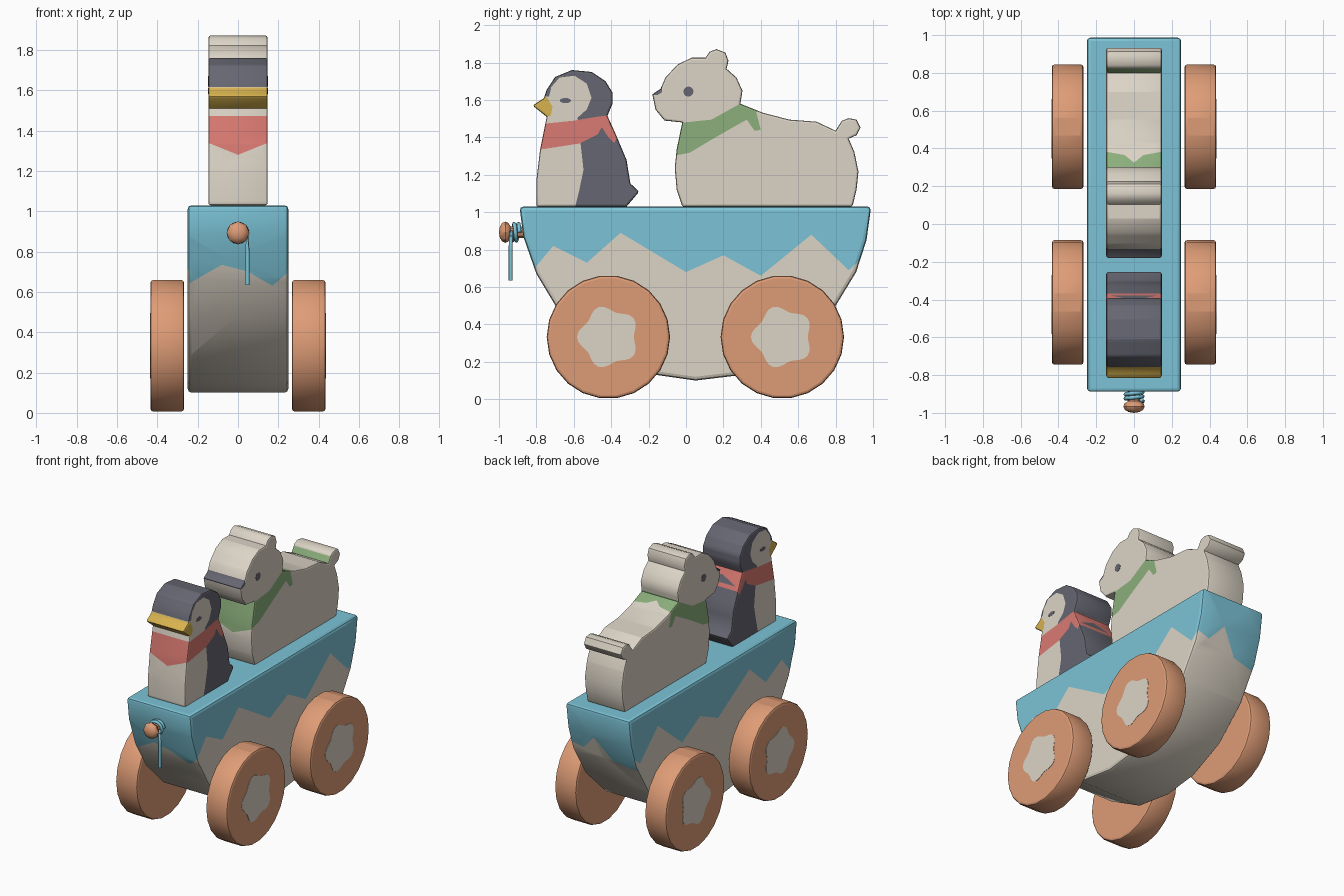
import bpy, bmesh, math
from mathutils import Vector

if "Cube" in bpy.data.objects:
    bpy.data.objects.remove(bpy.data.objects["Cube"])

# ---- colours ----
MATS, SLOT = [], {}
for name, rgb in {"cream": (220, 212, 198), "blue": (124, 196, 215), "orange": (222, 156, 118),
                  "dark grey": (102, 102, 114), "red": (218, 122, 114), "green": (140, 175, 124),
                  "yellow": (215, 178, 78)}.items():
    m = bpy.data.materials.new(name)
    m.diffuse_color = [((c / 255 + 0.055) / 1.055) ** 2.4 for c in rgb] + [1]
    m.use_nodes = True
    m.node_tree.nodes["Principled BSDF"].inputs["Base Color"].default_value = m.diffuse_color
    SLOT[name] = len(MATS)
    MATS.append(m)


def finish(name, bm):
    """Smooth shading with sharp edges around the flat sides and deck."""
    bm.normal_update()
    for f in bm.faces:
        f.smooth = True
    for e in bm.edges:
        flat = any(abs(f.normal.x) > 0.99 or f.normal.z > 0.99 for f in e.link_faces)
        ang = e.calc_face_angle(0)
        e.smooth = ang < (0.02 if flat else 0.7)
    me = bpy.data.meshes.new(name)
    bm.to_mesh(me)
    bm.free()
    for m in MATS:
        me.materials.append(m)
    ob = bpy.data.objects.new(name, me)
    bpy.context.collection.objects.link(ob)
    return ob


def prism(pts, x0, x1, colour, bevel=0):
    """Side profile (y, z) extruded along x, with rounded edges."""
    bm = bmesh.new()
    face = bm.faces.new([bm.verts.new((x0, y, z)) for y, z in pts])
    out = bmesh.ops.extrude_face_region(bm, geom=[face])
    bmesh.ops.translate(bm, vec=(x1 - x0, 0, 0),
                        verts=[v for v in out["geom"] if isinstance(v, bmesh.types.BMVert)])
    bmesh.ops.recalc_face_normals(bm, faces=bm.faces)
    if bevel:
        bmesh.ops.bevel(bm, geom=[e for e in bm.edges if e.calc_face_angle_signed(0) > 1.2],
                        offset=bevel, segments=2, profile=0.5, affect='EDGES', clamp_overlap=True)
    bmesh.ops.triangulate(bm, faces=[f for f in bm.faces if len(f.verts) > 4])
    for f in bm.faces:
        f.material_index = SLOT[colour]
    bm.normal_update()
    return bm


def inside(p, poly):
    hit = False
    for (ax, ay), (bx, by) in zip(poly, poly[1:] + poly[:1]):
        if (ay > p[1]) != (by > p[1]) and p[0] < (bx - ax) * (p[1] - ay) / (by - ay) + ax:
            hit = not hit
    return hit


def paint(bm, poly, colour, axes=(1, 2), where=lambda n: True):
    """Cut the faces along a projected polygon and colour those inside."""
    i, j = axes
    for a, b in zip(poly, poly[1:] + poly[:1]):
        co, no = Vector((0, 0, 0)), Vector((0, 0, 0))
        co[i], co[j] = a
        no[i], no[j] = a[1] - b[1], b[0] - a[0]
        faces = [f for f in bm.faces if where(f.normal)]
        geom = faces + list({e for f in faces for e in f.edges}) + list({v for f in faces for v in f.verts})
        bmesh.ops.bisect_plane(bm, geom=geom, dist=1e-5, plane_co=co, plane_no=no.normalized())
        bm.normal_update()
    for f in bm.faces:
        if where(f.normal):
            c = f.calc_center_median()
            if inside((c[i], c[j]), poly):
                f.material_index = SLOT[colour]


def ring(cy, cz, ry, rz, n=12):
    return [(cy + ry * math.cos(k * math.tau / n), cz + rz * math.sin(k * math.tau / n)) for k in range(n)]


FRONT = lambda n: n.y < -0.5
BACK = lambda n: n.y > 0.5
SIDE = lambda n: abs(n.x) > 0.5
SIDES = (("left", -1), ("right", 1))

# ---- boat-shaped body with zigzag paint ----
bm = prism([(-0.89, 1.03), (-0.87, 0.87), (-0.80, 0.67), (-0.68, 0.47), (-0.50, 0.29), (-0.23, 0.14),
            (0.05, 0.10), (0.30, 0.13), (0.56, 0.25), (0.77, 0.45), (0.91, 0.68), (0.965, 0.85),
            (0.99, 1.03)], -0.25, 0.25, "cream", 0.02)
paint(bm, [(-1.1, 1.1), (-1.1, 0.60), (-0.81, 0.70), (-0.71, 0.82), (-0.53, 0.73), (-0.35, 0.89), (0, 0.68),
           (0.2, 0.77), (0.4, 0.66), (0.67, 0.88), (0.87, 0.69), (1.1, 0.90), (1.1, 1.1)], "blue", where=SIDE)
paint(bm, [(-0.3, 1.1), (-0.3, 0.61), (-0.08, 0.735), (0.05, 0.70), (0.17, 0.63), (0.3, 0.74), (0.3, 1.1)],
      "blue", (0, 2), FRONT)
paint(bm, [(-0.3, 1.1), (-0.3, 0.63), (-0.07, 0.67), (0.05, 0.83), (0.15, 0.72), (0.3, 0.76), (0.3, 1.1)],
      "blue", (0, 2), BACK)
for f in bm.faces:
    if f.normal.z > 0.5:
        f.material_index = SLOT["blue"]
finish("body", bm)

# ---- penguin ----
bm = prism([(-0.80, 1.03), (-0.80, 1.17), (-0.78, 1.335), (-0.745, 1.51), (-0.82, 1.57), (-0.76, 1.61),
            (-0.745, 1.655), (-0.70, 1.723), (-0.61, 1.76), (-0.505, 1.75), (-0.43, 1.70), (-0.393, 1.64),
            (-0.393, 1.58), (-0.42, 1.515), (-0.377, 1.42), (-0.318, 1.28), (-0.297, 1.153),
            (-0.25, 1.11), (-0.318, 1.03)], -0.147, 0.147, "dark grey", 0.011)
paint(bm, [(-0.9, 1.0), (-0.60, 1.0), (-0.57, 1.12), (-0.548, 1.227), (-0.56, 1.335), (-0.58, 1.505),
           (-0.53, 1.55), (-0.505, 1.612), (-0.53, 1.687), (-0.596, 1.73), (-0.676, 1.72),
           (-0.72, 1.67), (-0.732, 1.62), (-0.9, 1.60)], "cream")
paint(bm, [(-0.9, 1.465), (-0.75, 1.474), (-0.596, 1.49), (-0.48, 1.51), (-0.40, 1.52), (-0.39, 1.48),
           (-0.412, 1.475), (-0.366, 1.405), (-0.383, 1.37), (-0.415, 1.40), (-0.45, 1.455),
           (-0.473, 1.415), (-0.57, 1.367), (-0.78, 1.335), (-0.9, 1.335)], "red")
paint(bm, [(-0.16, 1.47), (0.16, 1.47), (0.16, 1.345), (0, 1.28), (-0.16, 1.345)], "red", (0, 2), FRONT)
paint(bm, [(-0.16, 1.51), (0.16, 1.51), (0.16, 1.41), (0, 1.475), (-0.16, 1.41)], "red", (0, 2), BACK)
paint(bm, [(-0.85, 1.57), (-0.77, 1.615), (-0.745, 1.615), (-0.714, 1.565), (-0.722, 1.517), (-0.75, 1.508)],
      "yellow")
finish("penguin", bm)

# ---- polar bear ----
bm = prism([(-0.02, 1.03), (-0.05, 1.12), (-0.06, 1.238), (-0.05, 1.335), (-0.02, 1.48), (-0.115, 1.49),
            (-0.163, 1.548), (-0.18, 1.63), (-0.136, 1.66), (-0.11, 1.72), (-0.045, 1.79), (0.03, 1.826),
            (0.104, 1.826), (0.126, 1.858), (0.163, 1.872), (0.211, 1.853), (0.227, 1.81), (0.217, 1.767),
            (0.27, 1.72), (0.302, 1.65), (0.291, 1.58), (0.41, 1.532), (0.553, 1.495), (0.698, 1.484),
            (0.80, 1.436), (0.832, 1.488), (0.869, 1.503), (0.912, 1.495), (0.933, 1.452),
            (0.912, 1.412), (0.87, 1.393), (0.90, 1.323), (0.922, 1.217), (0.912, 1.12), (0.89, 1.03)],
           -0.147, 0.147, "cream", 0.011)
paint(bm, [(-0.1, 1.479), (-0.02, 1.479), (0.136, 1.495), (0.285, 1.578), (0.30, 1.60), (0.385, 1.56),
           (0.377, 1.53), (0.40, 1.44), (0.366, 1.436), (0.325, 1.495), (0.28, 1.47), (0.136, 1.388),
           (0.02, 1.318), (-0.1, 1.295)], "green")
paint(bm, [(-0.16, 1.475), (0.16, 1.475), (0.16, 1.30), (0, 1.24), (-0.16, 1.30)], "green", (0, 2), FRONT)
paint(bm, [(-0.16, 0.42), (-0.16, 0.385), (-0.05, 0.365), (0, 0.325), (0.05, 0.365), (0.16, 0.385), (0.16, 0.42)],
      "cream", (0, 1), lambda n: n.z > 0.8)
paint(bm, [(-0.2, 1.622), (-0.15, 1.628), (-0.128, 1.642), (-0.128, 1.67), (-0.2, 1.68)], "dark grey")
finish("polar_bear", bm)

# ---- eyes ----
for side, s in SIDES:
    finish("penguin_eye_" + side, prism(ring(-0.645, 1.597, 0.03, 0.014), s * 0.144, s * 0.149, "dark grey"))
    finish("bear_eye_" + side, prism(ring(0.013, 1.645, 0.027, 0.027), s * 0.144, s * 0.149, "dark grey"))

# ---- wheels with painted flowers ----
for place, cy in (("front", -0.415), ("back", 0.515)):
    flower = []
    for k in range(40):
        t = k * math.tau / 40
        r = 0.152 - 0.016 * math.cos(5 * t)
        flower.append((cy + r * math.cos(t), 0.333 + r * math.sin(t)))
    for side, s in SIDES:
        finish(f"{place}_wheel_{side}",
               prism(ring(cy, 0.333, 0.33, 0.33, 22), s * 0.267, s * 0.435, "orange", 0.015))
        finish(f"{place}_wheel_flower_{side}", prism(flower, s * 0.432, s * 0.437, "cream"))

# ---- pull knob: peg and bead ----
bm = bmesh.new()
bmesh.ops.create_cone(bm, cap_ends=True, segments=8, radius1=0.03, radius2=0.03, depth=0.1)
bmesh.ops.create_uvsphere(bm, u_segments=8, v_segments=6, radius=1)
for v in bm.verts:
    if v.co.length > 0.9:  # the bead
        v.co = (v.co.x * 0.057, v.co.y * 0.057, v.co.z * 0.034 + 0.056)
    v.co = (v.co.x, -0.91 - v.co.z, 0.893 + v.co.y)
bmesh.ops.recalc_face_normals(bm, faces=bm.faces)
for f in bm.faces:
    f.material_index = SLOT["orange"]
finish("pull_knob", bm)

# ---- cord wound on the peg, with a hanging end ----
path = []
for k in range(33):
    t = k * math.tau / 16
    path.append((0.045 * math.cos(t), -0.89 - 0.045 * k / 32, 0.893 + 0.045 * math.sin(t)))
path += [(0.047, -0.938, 0.80), (0.047, -0.938, 0.635)]
cu = bpy.data.curves.new("cord", 'CURVE')
cu.dimensions = '3D'
cu.bevel_depth = 0.011
cu.bevel_resolution = 1
cu.use_fill_caps = True
sp = cu.splines.new('POLY')
sp.points.add(len(path) - 1)
for p, co in zip(sp.points, path):
    p.co = (*co, 1)
cu.materials.append(MATS[SLOT["blue"]])
bpy.context.collection.objects.link(bpy.data.objects.new("cord", cu))
